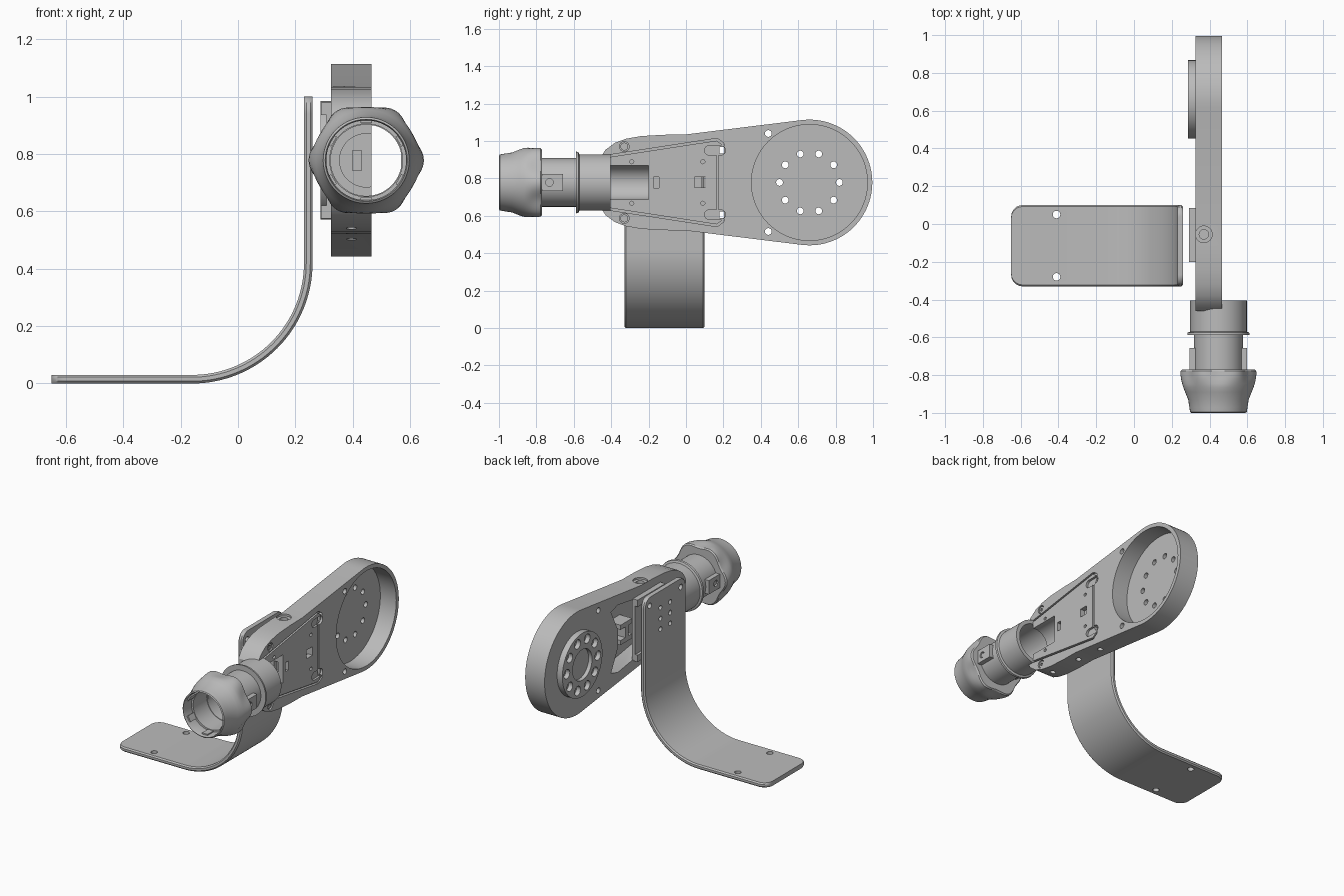
import bpy, bmesh
from math import sin, cos, pi, radians, sqrt, hypot
from mathutils import Matrix, Vector

cube = bpy.data.objects.get("Cube")
if cube:
    bpy.data.objects.remove(cube)

grey = bpy.data.materials.new("plain_grey")
grey.use_nodes = True
grey.diffuse_color = (0.5, 0.5, 0.5, 1)
grey.node_tree.nodes["Principled BSDF"].inputs["Base Color"].default_value = (0.5, 0.5, 0.5, 1)

ZC = 0.778          # height of the arm axis
TX = 0.447          # tube axis in x
X0, X1 = 0.325, 0.465   # arm thickness range
DISC_Y = 0.66


def make(name, bm):
    bmesh.ops.recalc_face_normals(bm, faces=bm.faces)
    mesh = bpy.data.meshes.new(name)
    bm.to_mesh(mesh)
    bm.free()
    mesh.materials.append(grey)
    obj = bpy.data.objects.new(name, mesh)
    bpy.context.collection.objects.link(obj)
    return obj


def prism(name, pts, x0, x1):
    """Outline in (y, z) extruded along x."""
    bm = bmesh.new()
    face = bm.faces.new([bm.verts.new((x0, y, z)) for y, z in pts])
    ext = bmesh.ops.extrude_face_region(bm, geom=[face])
    verts = [g for g in ext["geom"] if isinstance(g, bmesh.types.BMVert)]
    bmesh.ops.translate(bm, verts=verts, vec=(x1 - x0, 0, 0))
    return make(name, bm)


def box(name, lo, hi):
    return prism(name, [(lo[1], lo[2]), (hi[1], lo[2]), (hi[1], hi[2]), (lo[1], hi[2])], lo[0], hi[0])


def rod(name, axis, a, b, c, d, r, segs=24):
    """Cylinder along an axis from a to b; c, d are the other two coordinates."""
    bm = bmesh.new()
    rot = {"x": Matrix.Rotation(pi / 2, 4, "Y"), "y": Matrix.Rotation(pi / 2, 4, "X"), "z": Matrix()}[axis]
    mid = (a + b) / 2
    loc = {"x": (mid, c, d), "y": (c, mid, d), "z": (c, d, mid)}[axis]
    bmesh.ops.create_cone(bm, cap_ends=True, segments=segs, radius1=r, radius2=r,
                          depth=abs(b - a), matrix=Matrix.Translation(loc) @ rot)
    return make(name, bm)


def loft(name, rings, closed):
    """Join rings of points; closed joins the last ring to the first."""
    bm = bmesh.new()
    loops = [[bm.verts.new(p) for p in ring] for ring in rings]
    n = len(loops[0])
    pairs = list(zip(loops, loops[1:])) + ([(loops[-1], loops[0])] if closed else [])
    for a, b in pairs:
        for i in range(n):
            bm.faces.new((a[i], a[(i + 1) % n], b[(i + 1) % n], b[i]))
    if not closed:
        bm.faces.new(loops[0])
        bm.faces.new(loops[-1])
    return make(name, bm)


def lathe(name, profile, segs=96):
    """Closed (y, radius, lobe) profile turned around the tube axis."""
    rings = []
    for y, r, lobe in profile:
        ring = []
        for i in range(segs):
            t = 2 * pi * i / segs
            rr = r + lobe * cos(6 * t)
            ring.append((TX + rr * cos(t), y, ZC + rr * sin(t)))
        rings.append(ring)
    return loft(name, rings, True)


def cut(obj, cutters):
    for c in cutters:
        mod = obj.modifiers.new("cut", "BOOLEAN")
        mod.operation, mod.solver, mod.object = "DIFFERENCE", "EXACT", c
    graph = bpy.context.evaluated_depsgraph_get()
    mesh = bpy.data.meshes.new_from_object(obj.evaluated_get(graph))
    obj.modifiers.clear()
    obj.data = mesh
    for c in cutters:
        bpy.data.objects.remove(c)


def strip(a, b, w):
    """Four corners of a thick line."""
    dy, dz = b[0] - a[0], b[1] - a[1]
    n = hypot(dy, dz)
    oy, oz = -dz / n * w / 2, dy / n * w / 2
    return [(a[0] + oy, a[1] + oz), (b[0] + oy, b[1] + oz), (b[0] - oy, b[1] - oz), (a[0] - oy, a[1] - oz)]


def slot(y0, y1, z, r, x0, x1):
    """Rounded slot running along y."""
    pts = [(y1 + r * cos(radians(a)), z + r * sin(radians(a))) for a in range(-90, 91, 20)]
    pts += [(y0 + r * cos(radians(a)), z + r * sin(radians(a))) for a in range(90, 271, 20)]
    return prism("slot_cutter", pts, x0, x1)


# Arm body: round head and tapering neck
upper = [(-0.46, 0.13), (-0.43, 0.175), (-0.38, 0.212), (-0.32, 0.234), (-0.24, 0.248), (-0.12, 0.255), (0, 0.257)]
arc = [(DISC_Y + 0.336 * cos(radians(a)), ZC + 0.336 * sin(radians(a))) for a in range(98, -99, -4)]
outline = [(y, ZC + h) for y, h in upper] + arc + [(y, ZC - h) for y, h in reversed(upper)]
arm = prism("arm_body", outline, X0, X1)
boss = rod("rear_boss", "x", 0.287, X0 + 0.004, DISC_Y, ZC, 0.207, 64)

# Head pocket, tube bore, trough and rear cavity
cutters = [
    rod("c", "x", 0.35, 0.5, DISC_Y, ZC, 0.31, 96),
    rod("c", "y", -0.5, -0.405, TX, ZC, 0.135, 64),
    rod("c", "y", -0.41, -0.2, TX, ZC, 0.093, 48),
    prism("c", [(-0.08, ZC - 0.17), (0.24, ZC - 0.22), (0.31, ZC - 0.2), (0.24, ZC - 0.06), (0.24, ZC + 0.06),
                (0.31, ZC + 0.2), (0.24, ZC + 0.22), (-0.08, ZC + 0.17)], 0.3, 0.43),
    box("c", (0.42, 0.045, ZC - 0.028), (0.48, 0.105, ZC + 0.028)),
    box("c", (0.44, -0.175, ZC - 0.03), (0.48, -0.145, ZC + 0.03)),
    box("c", (0.40, -0.21, ZC - 0.035), (0.43, -0.17, ZC + 0.035)),
    rod("c", "z", 1.022, 1.06, 0.37, -0.055, 0.044, 32),
    rod("c", "z", 0.98, 1.03, 0.37, -0.055, 0.025),
]
for s in (1, -1):
    # Panel outline grooves, latch slots and screw holes
    path = [(-0.41, 0.142), (0.165, 0.23), (0.2, 0.205), (0.168, 0.15), (0.168, 0)]
    for a, b in zip(path, path[1:]):
        cutters.append(prism("c", strip((a[0], ZC + s * a[1]), (b[0], ZC + s * b[1]), 0.012), 0.447, 0.48))
    cutters.append(slot(0.125, 0.185, ZC + s * 0.172, 0.026, 0.45, 0.48))
    cutters.append(box("c", (0.4, 0.18, ZC + s * 0.172 - 0.018), (0.48, 0.203, ZC + s * 0.172 + 0.018)))
    cutters.append(rod("c", "x", 0.45, 0.48, -0.33, ZC + s * 0.192, 0.026))
    cutters.append(rod("c", "x", 0.3, 0.48, 0.44, ZC + s * 0.262, 0.018))
    for y in (-0.29, 0.09):
        cutters.append(rod("c", "x", 0.45, 0.48, y, ZC + s * 0.111, 0.011, 16))
for y in (-0.3, -0.055, 0.15):
    cutters.append(rod("c", "z", 0.45, 0.56, 0.395, y, 0.018))


def bolt_circle(x0, x1, r):
    return [rod("c", "x", x0, x1, DISC_Y + 0.16 * cos(radians(36 * i)), ZC + 0.16 * sin(radians(36 * i)), r)
            for i in range(10)]


cut(arm, cutters + bolt_circle(0.3, 0.4, 0.018))
cut(boss, bolt_circle(0.27, 0.316, 0.03) + bolt_circle(0.3, 0.34, 0.018)
    + [rod("c", "x", 0.27, 0.312, DISC_Y, ZC, 0.1, 48)])

# Screws set in the arm
for s, side in ((1, "upper"), (-1, "lower")):
    screw = rod(side + "_screw", "x", 0.445, 0.46, -0.33, ZC + s * 0.192, 0.021)
    cut(screw, [rod("c", "x", 0.453, 0.48, -0.33, ZC + s * 0.192, 0.01, 6)])

# Rear mounting plate with edge rails, and latch inside the cavity
plate = box("rear_plate", (0.308, -0.2, 0.6), (0.33, 0.085, 0.96))
for s, side in ((1, "upper"), (-1, "lower")):
    box(side + "_plate_rail", (0.29, -0.2, ZC + s * 0.18 - 0.022), (0.33, 0.085, ZC + s * 0.18 + 0.022))
    box(side + "_latch_rib", (0.34, 0.07, ZC + s * 0.05 - 0.015), (0.435, 0.19, ZC + s * 0.05 + 0.015))
box("latch_bar", (0.34, 0.11, ZC - 0.06), (0.435, 0.14, ZC + 0.06))

# Tube sleeve with flange and side pads
lathe("tube_sleeve", [(y, r, 0) for y, r in (
    (-0.405, 0.15), (-0.57, 0.15), (-0.575, 0.163), (-0.588, 0.165), (-0.588, 0.13), (-0.78, 0.13),
    (-0.78, 0.124), (-0.405, 0.124))])
for s, side in ((1, "left"), (-1, "right")):
    xs = sorted((TX + s * 0.122, TX + s * 0.152))
    pad = box(side + "_pad", (xs[0], -0.775, ZC - 0.045), (xs[1], -0.657, ZC + 0.045))
    cut(pad, [rod("c", "x", TX + s * 0.14, TX + s * 0.17, -0.73, ZC, 0.02)])
    rod(side + "_pad_screw", "x", TX + s * 0.13, TX + s * 0.147, -0.73, ZC, 0.014)

# Lobed grip knob
lathe("grip_knob", [
    (-0.985, 0.139, 0), (-1.0, 0.143, 0), (-0.995, 0.15, 0), (-0.97, 0.154, 0), (-0.93, 0.16, 0),
    (-0.89, 0.176, 0), (-0.865, 0.185, 0.001), (-0.845, 0.189, 0.003), (-0.82, 0.19, 0.008),
    (-0.795, 0.19, 0.011), (-0.778, 0.189, 0.011), (-0.77, 0.182, 0.01), (-0.77, 0.127, 0),
    (-0.92, 0.127, 0), (-0.92, 0.139, 0)])
for i in range(6):
    t = radians(60 * i + 30)
    rib = box("grip_inner_rib", (0.13, -0.98, -0.02), (0.142, -0.91, 0.02))
    rib.data.transform(Matrix.Translation((TX, 0, ZC)) @ Matrix.Rotation(-t, 4, "Y"))

# Bent bracket: a rounded strip swept along flat, bend and upright
FLAT, BEND, UP, T = 0.49, 0.405, 0.58, 0.03
CORNER, HALF, YC = 0.06, 0.215, -0.115
TOTAL = FLAT + BEND * pi / 2 + UP


def path_at(s):
    """Centre point and inner-side normal in (x, z)."""
    if s < FLAT:
        return -0.65 + s, T / 2, 0
    t = min((s - FLAT) / BEND, pi / 2)
    rise = max(0, s - FLAT - BEND * pi / 2)
    return -0.16 + BEND * sin(t), 0.42 - BEND * cos(t) + rise, t


ends = [CORNER * (1 - cos(radians(a))) for a in range(0, 91, 10)]
stations = ends + [FLAT + BEND * pi / 2 * i / 32 for i in range(33)] + [TOTAL - e for e in reversed(ends)]
rings = []
for s in stations:
    e = min(s, TOTAL - s, CORNER)
    w = HALF - CORNER + sqrt(max(0, CORNER ** 2 - (CORNER - e) ** 2))
    x, z, t = path_at(s)
    section = [(-w, -0.007), (-w + 0.008, -0.015), (w - 0.008, -0.015), (w, -0.007),
               (w, 0.007), (w - 0.008, 0.015), (-w + 0.008, 0.015), (-w, 0.007)]
    rings.append([(x - h * sin(t), YC + v, z + h * cos(t)) for v, h in section])
bracket = loft("bent_bracket", rings, False)
holes = []
for s in (1, -1):
    holes.append(rod("c", "z", -0.1, 0.1, -0.41, YC + s * 0.165, 0.02))
    holes.append(rod("c", "x", 0.15, 0.35, YC + s * 0.16, 0.945, 0.018))
    for z in (0.75, 0.82, 0.89):
        holes.append(rod("c", "x", 0.15, 0.35, YC + s * 0.05, z, 0.015))
cut(bracket, holes)

# Smooth shading with sharp edges kept
bpy.ops.object.select_all(action="DESELECT")
for obj in bpy.context.scene.objects:
    if obj.type == "MESH":
        obj.select_set(True)
        bpy.context.view_layer.objects.active = obj
bpy.ops.object.shade_smooth_by_angle(angle=radians(30))
